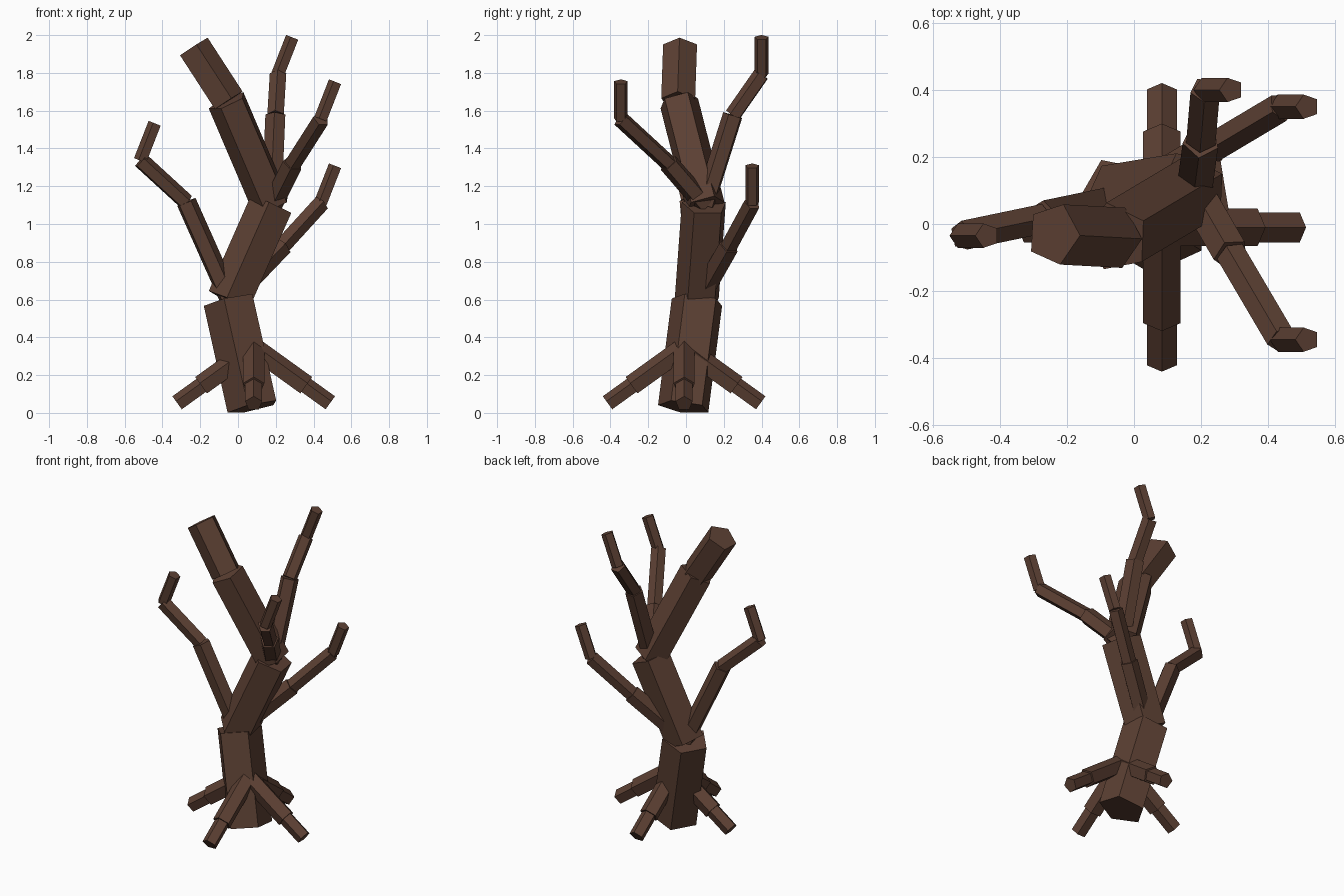
import bpy
import math
from mathutils import Vector

cube = bpy.data.objects.get("Cube")
if cube:
    bpy.data.objects.remove(cube, do_unlink=True)

bark = bpy.data.materials.new("brown_bark")
bark.use_nodes = True
color = (0.107, 0.051, 0.033, 1.0)
bark.diffuse_color = color
bark.node_tree.nodes["Principled BSDF"].inputs["Base Color"].default_value = color

SIDES = 5


def limb(name, points, radii):
    """Chain of straight five-sided prisms, each with one ridge turned upward."""
    verts, faces = [], []
    for a, b, r in zip(points, points[1:], radii):
        a, b = Vector(a), Vector(b)
        turn = (b - a).to_track_quat('Z', 'Y')
        start = len(verts)
        for center in (a, b):
            for i in range(SIDES):
                t = math.tau * i / SIDES
                verts.append(center + turn @ Vector((-r * math.sin(t), r * math.cos(t), 0)))
        low = [start + i for i in range(SIDES)]
        high = [v + SIDES for v in low]
        faces += [low[::-1], high]
        for i in range(SIDES):
            j = (i + 1) % SIDES
            faces.append([low[i], low[j], high[j], high[i]])
    mesh = bpy.data.meshes.new(name)
    mesh.from_pydata(verts, [], faces)
    mesh.materials.append(bark)
    obj = bpy.data.objects.new(name, mesh)
    bpy.context.collection.objects.link(obj)
    return obj


# Crooked trunk, tapering at each bend
base = (0.083, -0.01, 0.03)
lower_fork = (-0.043, 0.063, 0.595)
upper_fork = (0.18, 0.10, 1.10)
limb("trunk",
     [base, lower_fork, upper_fork, (-0.055, -0.04, 1.65), (-0.24, -0.03, 1.935)],
     [0.142, 0.124, 0.108, 0.0945])

# Branches: fork, bend, elbow, then a short upright twig
TWIG = Vector((0.077, 0, 0.197))
branches = {
    "right_branch": (lower_fork, (-0.275, 0.015, 1.115), (-0.515, -0.035, 1.335)),
    "left_back_branch": (lower_fork, (0.235, 0.228, 0.885), (0.44, 0.35, 1.11)),
    "left_front_branch": (upper_fork, (0.29, -0.09, 1.32), (0.44, -0.345, 1.555)),
    "back_branch": (upper_fork, (0.20, 0.25, 1.575), (0.213, 0.40, 1.79)),
}
for name, path in branches.items():
    limb(name, [*path, Vector(path[-1]) + TWIG], [0.056, 0.046, 0.038])

# Four roots spreading from the trunk
for name, dx, dy in (("left_root", 1, 0), ("right_root", -1, 0),
                     ("back_root", 0, 1), ("front_root", 0, -1)):
    path = [Vector((base[0] + dx * d, base[1] + dy * d, 0.34 - 0.72 * d))
            for d in (0, 0.275, 0.403)]
    limb(name, path, [0.059, 0.047])
